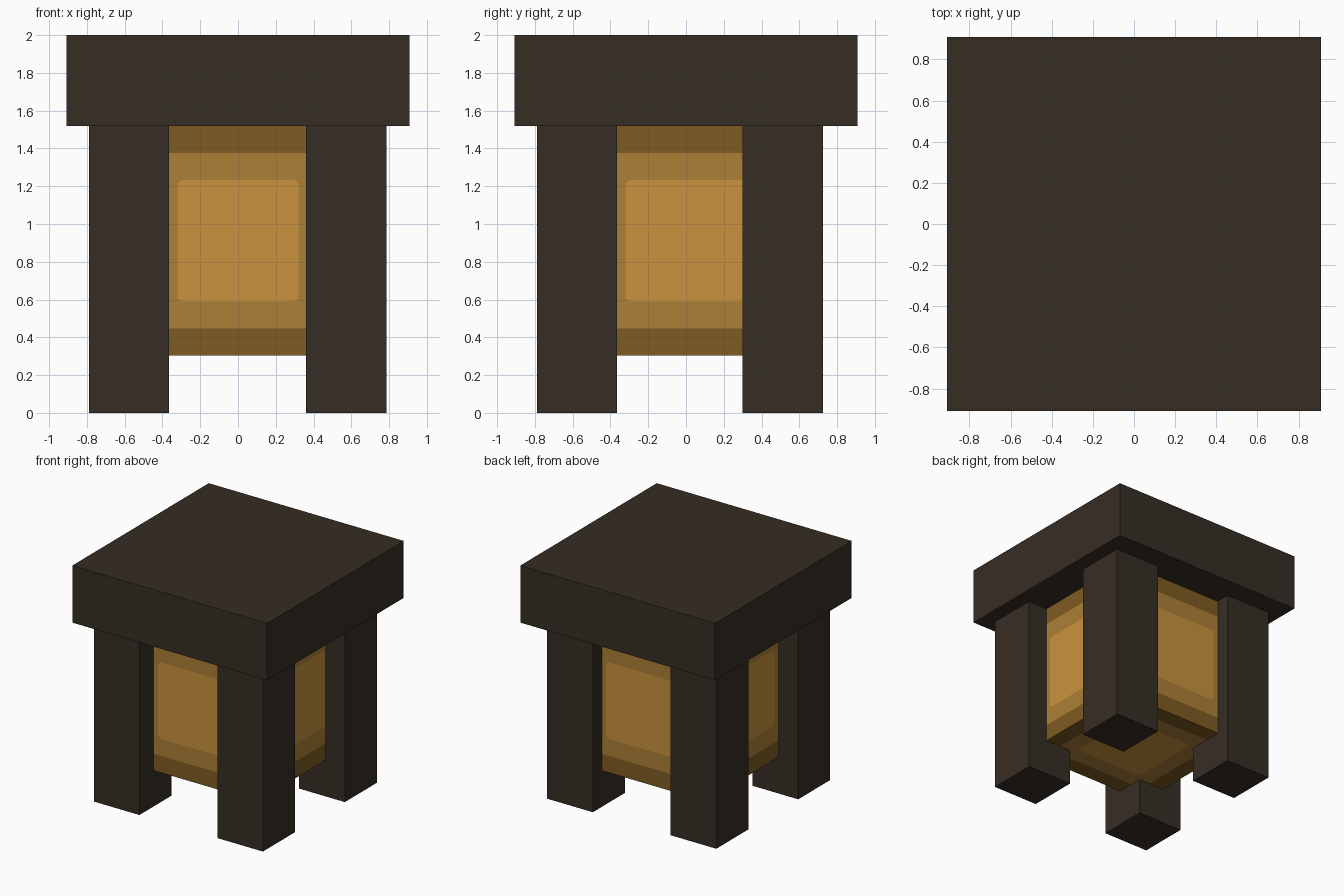
import bpy, bmesh

if "Cube" in bpy.data.objects:
    bpy.data.objects.remove(bpy.data.objects["Cube"])


def srgb(r, g, b):
    def lin(c):
        c /= 255
        return c / 12.92 if c <= 0.04045 else ((c + 0.055) / 1.055) ** 2.4
    return (lin(r), lin(g), lin(b), 1)


def material(name, rgb):
    m = bpy.data.materials.new(name)
    m.diffuse_color = srgb(*rgb)
    m.use_nodes = True
    m.node_tree.nodes["Principled BSDF"].inputs["Base Color"].default_value = m.diffuse_color
    return m


dark_wood = material("dark_wood", (54, 45, 36))
frame_brown = material("frame_brown", (126, 92, 34))
amber = material("amber", (174, 128, 55))
glow = material("glow_orange", (202, 147, 61))


def box(name, lo, hi, mats):
    """Axis-aligned box from its lower and upper corners."""
    me = bpy.data.meshes.new(name)
    bm = bmesh.new()
    bmesh.ops.create_cube(bm, size=1)
    for v in bm.verts:
        v.co = [lo[i] if v.co[i] < 0 else hi[i] for i in range(3)]
    bm.to_mesh(me)
    bm.free()
    for m in mats:
        me.materials.append(m)
    ob = bpy.data.objects.new(name, me)
    bpy.context.collection.objects.link(ob)
    return ob


# Roof slab
box("roof_slab", (-0.908, -0.908, 1.52), (0.908, 0.908, 2.0), [dark_wood])

# Four corner legs, set slightly off centre towards the front
for xn, x0, x1 in (("left", -0.79, -0.365), ("right", 0.36, 0.785)):
    for yn, y0, y1 in (("front", -0.79, -0.365), ("back", 0.30, 0.725)):
        box(f"{yn}_{xn}_leg", (x0, y0, 0), (x1, y1, 1.52), [dark_wood])

# Lantern core: each face is a frame, an amber pane and a glowing centre
core = box("lantern_core", (-0.605, -0.605, 0.305), (0.605, 0.605, 1.518),
           [frame_brown, amber, glow])
bm = bmesh.new()
bm.from_mesh(core.data)
centres = list(bm.faces)
for thickness, index in ((0.2, 1), (0.203, 2)):
    bmesh.ops.inset_individual(bm, faces=centres, thickness=thickness)
    for f in centres:
        if index == 2:
            for e in f.edges:
                for g in e.link_faces:
                    g.material_index = 1
        f.material_index = index
# Clip the corners of the glowing squares
corners = list({v for f in centres for v in f.verts})
bmesh.ops.bevel(bm, geom=corners, offset=0.02, offset_type='OFFSET',
                segments=1, profile=0.5, affect='VERTICES', material=1)
bm.to_mesh(core.data)
bm.free()
